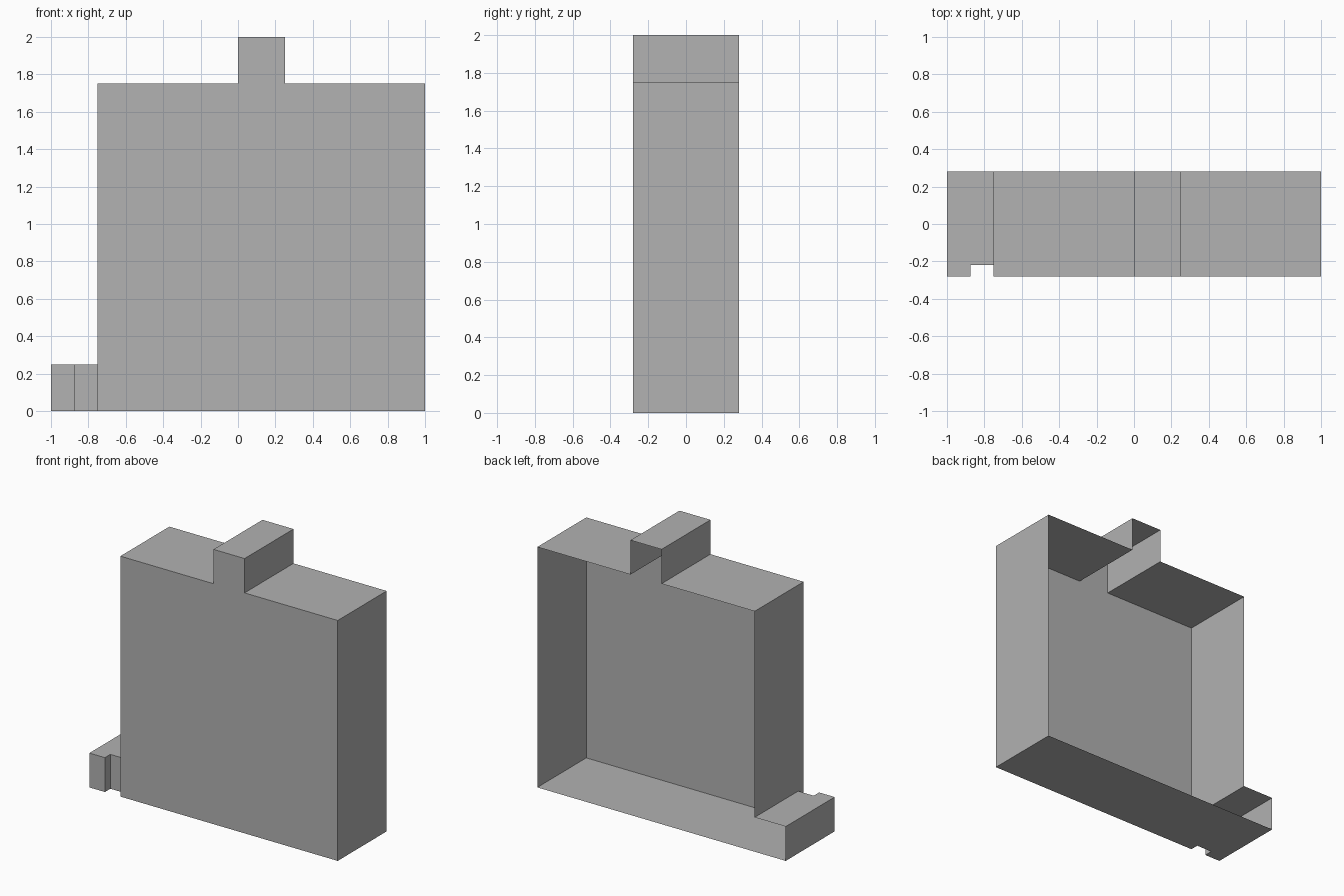
import bpy
import bmesh
from mathutils import Vector

if "Cube" in bpy.data.objects:
    bpy.data.objects.remove(bpy.data.objects["Cube"], do_unlink=True)

grey = bpy.data.materials.new("plain_grey")
grey.use_nodes = True
colour = (0.445, 0.445, 0.445, 1.0)
grey.diffuse_color = colour
grey.node_tree.nodes["Principled BSDF"].inputs["Base Color"].default_value = colour

HALF = 0.28125      # half depth
NOTCH = -0.21875    # recessed front of the step
STEP = 0.25         # step height


def finish(name, bm):
    mesh = bpy.data.meshes.new(name)
    bm.to_mesh(mesh)
    bm.free()
    mesh.materials.append(grey)
    obj = bpy.data.objects.new(name, mesh)
    bpy.context.collection.objects.link(obj)
    return obj


def panel(name, points):
    """Single flat sheet from an outline."""
    bm = bmesh.new()
    bm.faces.new([bm.verts.new(p) for p in points])
    return finish(name, bm)


def strip(name, points, sweep):
    """Thin wall made by sweeping an open path."""
    bm = bmesh.new()
    near = [bm.verts.new(p) for p in points]
    far = [bm.verts.new(Vector(p) + Vector(sweep)) for p in points]
    for i in range(len(points) - 1):
        bm.faces.new((near[i], near[i + 1], far[i + 1], far[i]))
    return finish(name, bm)


# Main casing: stepped outline swept back, left open behind
outline = [(-0.75, STEP), (-0.75, 1.75), (0, 1.75), (0, 2),
           (0.25, 2), (0.25, 1.75), (1, 1.75), (1, 0)]
front = [(x, -HALF, z) for x, z in outline]
strip("casing_wall", front, (0, 2 * HALF, 0))
panel("front_panel", [(-0.75, -HALF, 0)] + front[::-1])

# Low side step with a notched front
notch = [(-1, -HALF), (-0.875, -HALF), (-0.875, NOTCH), (-0.75, NOTCH)]
strip("step_front", [(x, y, 0) for x, y in notch + [(-0.75, -HALF)]], (0, 0, STEP))
strip("step_end", [(-1, -HALF, 0), (-1, -HALF, STEP)], (0, 2 * HALF, 0))
top = notch + [(-0.75, HALF), (-1, HALF)]
panel("step_top", [(x, y, STEP) for x, y in top])

# Floor sheet under the casing and the step
floor = notch + [(-0.75, -HALF), (1, -HALF), (1, HALF), (-1, HALF)]
panel("floor", [(x, y, 0) for x, y in floor[::-1]])
